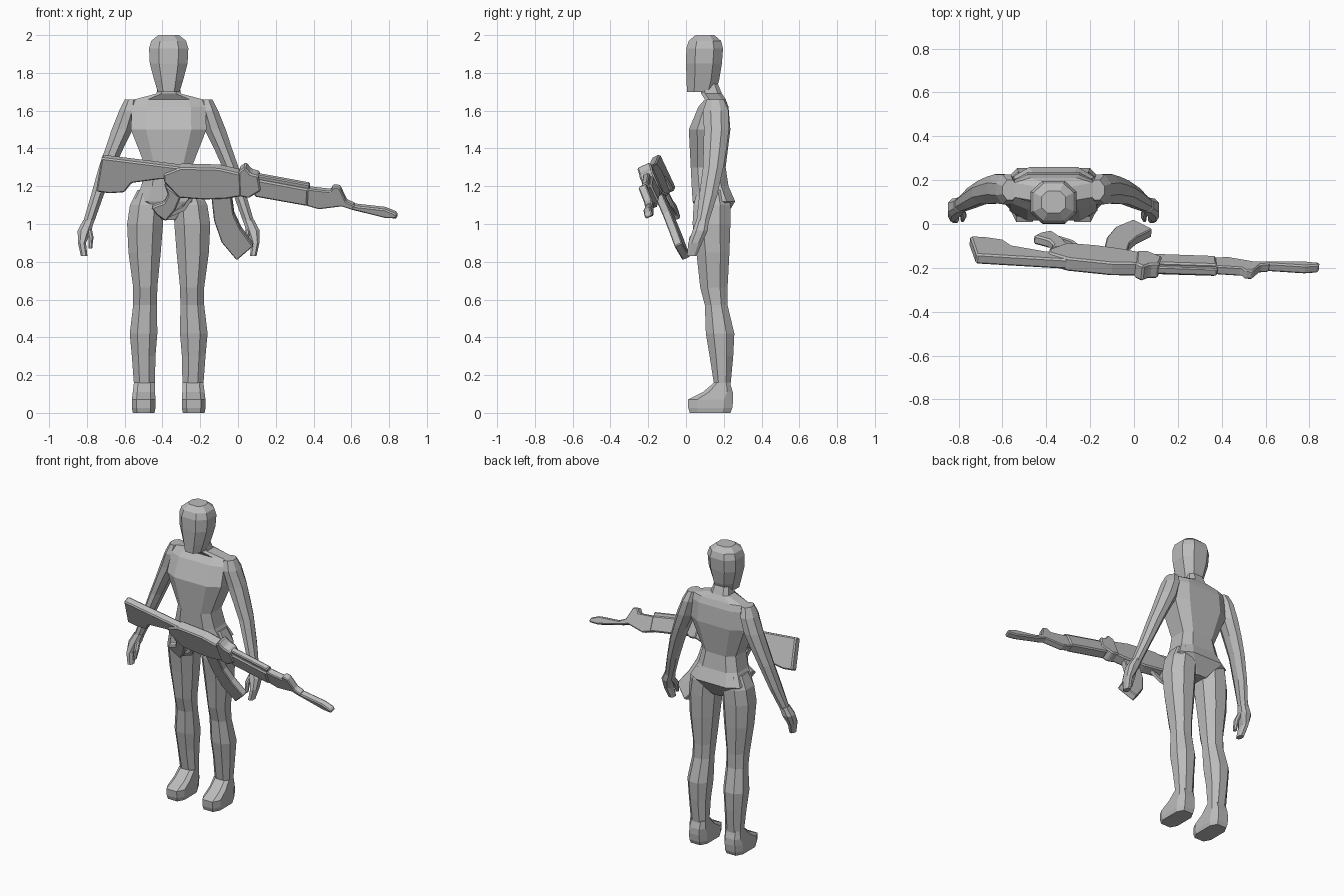
import bpy, bmesh
from mathutils import Vector

CX = -0.367  # body centre line

grey = bpy.data.materials.new("plain grey")
grey.diffuse_color = (0.5, 0.5, 0.5, 1)


def finish(name, bm, x=0.0):
    bmesh.ops.recalc_face_normals(bm, faces=bm.faces)
    me = bpy.data.meshes.new(name)
    bm.to_mesh(me)
    bm.free()
    me.materials.append(grey)
    ob = bpy.data.objects.new(name, me)
    ob.location.x = x
    bpy.context.collection.objects.link(ob)
    return ob


def loft(name, rings, c=0.45, mirror=False):
    """Stack of eight-sided rings (z, x0, x1, y0, y1); c sets corner chamfer."""
    unit = [(1, -c), (1, c), (c, 1), (-c, 1), (-1, c), (-1, -c), (-c, -1), (c, -1)]
    bm = bmesh.new()
    loops = []
    for z, x0, x1, y0, y1 in rings:
        mx, my, rx, ry = (x0 + x1) / 2, (y0 + y1) / 2, (x1 - x0) / 2, (y1 - y0) / 2
        loops.append([bm.verts.new((mx + u * rx, my + v * ry, z)) for u, v in unit])
    for a, b in zip(loops, loops[1:]):
        for i in range(8):
            j = (i + 1) % 8
            bm.faces.new((a[i], a[j], b[j], b[i]))
    bm.faces.new(loops[0])
    bm.faces.new(loops[-1])
    ob = finish(name, bm, CX)
    if mirror:
        ob.modifiers.new("mirror", 'MIRROR')
    return ob


def centred(rings):
    return [(z, -w, w, y0, y1) for z, w, y0, y1 in rings]


# the rifle lies in a tilted plane y = A + B*x + C*z
A, B, C = 0.369, -0.115, -0.45
NORMAL = Vector((-B, 1, -C)).normalized()


def plate(name, profile, t, bevel=0.008):
    """Side profile (x, z) laid in the rifle plane, half thickness t."""
    bm = bmesh.new()
    mid = [Vector((x, A + B * x + C * z, z)) for x, z in profile]
    a = [bm.verts.new(p - NORMAL * t) for p in mid]
    b = [bm.verts.new(p + NORMAL * t) for p in mid]
    n = len(mid)
    for i in range(n):
        j = (i + 1) % n
        bm.faces.new((a[i], a[j], b[j], b[i]))
    bm.faces.new(a)
    bm.faces.new(b)
    ob = finish(name, bm)
    if bevel:
        m = ob.modifiers.new("bevel", 'BEVEL')
        m.width, m.segments = bevel, 1
    return ob


# head
loft("head", centred([
    (1.70, .058, .005, .155), (1.76, .076, .003, .175), (1.85, .10, 0, .19),
    (1.93, .104, .002, .196), (1.97, .092, .015, .185), (2.0, .055, .05, .15)]), 0.5)

# torso with neck and pelvis
loft("torso", centred([
    (1.02, .05, .08, .20), (1.12, .185, .035, .26), (1.20, .145, .03, .225),
    (1.30, .122, .025, .21), (1.50, .20, .015, .235), (1.62, .195, .065, .225),
    (1.66, .18, .10, .21), (1.69, .065, .08, .19), (1.74, .055, .08, .17)]), 0.6)

# legs
loft("legs", [
    (.14, .073, .183, .15, .235), (.30, .07, .195, .125, .25),
    (.42, .06, .206, .105, .256), (.57, .062, .188, .10, .22),
    (.665, .06, .188, .075, .22), (.85, .042, .213, .055, .23),
    (1.0, .03, .22, .035, .235), (1.10, .025, .205, .04, .235),
    (1.18, .05, .165, .06, .21)], 0.45, True)

# feet
loft("feet", [
    (.0, .075, .19, .02, .235), (.025, .07, .195, .012, .245), (.07, .07, .195, .01, .25),
    (.11, .072, .19, .09, .248), (.16, .073, .184, .148, .232)], 0.6, True)

# arms
loft("arms", [
    (1.01, .395, .453, .055, .12), (1.15, .345, .412, .07, .165),
    (1.30, .285, .37, .09, .198), (1.40, .24, .335, .092, .215),
    (1.50, .19, .302, .095, .227), (1.60, .165, .262, .09, .225),
    (1.66, .165, .232, .11, .20)], 0.4, True)

# hands and thumbs
loft("hands", [
    (.83, .43, .465, .005, .055), (.90, .438, .48, .012, .085),
    (.965, .41, .482, .035, .115), (1.02, .393, .453, .055, .12)], 0.5, True)
loft("thumbs", [
    (.87, .405, .425, .01, .035), (.93, .398, .425, .018, .06),
    (.99, .41, .44, .06, .10)], 0.4, True)

# rifle stock
plate("rifle_stock", [
    (-.72, 1.36), (-.28, 1.305), (-.30, 1.24), (-.41, 1.245), (-.56, 1.225),
    (-.60, 1.175), (-.68, 1.17), (-.75, 1.18)], 0.025)

# rifle receiver
plate("rifle_receiver", [
    (-.39, 1.275), (-.30, 1.31), (-.10, 1.305), (.03, 1.275), (.03, 1.16),
    (-.06, 1.145), (-.175, 1.14), (-.31, 1.15), (-.39, 1.235)], 0.033)

# pistol grip and trigger guard
plate("rifle_grip", [
    (-.39, 1.22), (-.30, 1.15), (-.33, 1.08), (-.38, 1.02), (-.43, 1.055),
    (-.46, 1.095), (-.39, 1.12), (-.37, 1.16)], 0.022)
plate("trigger_guard", [
    (-.375, 1.035), (-.28, 1.075), (-.23, 1.15), (-.25, 1.15), (-.29, 1.095),
    (-.365, 1.055)], 0.01, 0)

# curved magazine
plate("rifle_magazine", [
    (-.14, 1.16), (-.125, 1.025), (-.085, .91), (-.005, .815), (.082, .89),
    (.015, .98), (-.022, 1.06), (-.035, 1.16)], 0.022, 0.005)

# rear sight block and collar
plate("rear_sight", [
    (.005, 1.29), (.04, 1.315), (.07, 1.28), (.11, 1.27), (.125, 1.19),
    (.06, 1.15), (.01, 1.16)], 0.038)
plate("gas_tube", [(.05, 1.275), (.38, 1.215), (.38, 1.175), (.05, 1.235)], 0.018, 0.006)

# handguard
plate("handguard", [(.08, 1.25), (.375, 1.195), (.37, 1.105), (.09, 1.155)], 0.031)

# barrel, front sight and muzzle
plate("rifle_barrel", [
    (.36, 1.195), (.49, 1.18), (.505, 1.205), (.54, 1.2), (.575, 1.125),
    (.62, 1.105), (.61, 1.08), (.55, 1.10), (.43, 1.085), (.36, 1.105)], 0.022, 0.006)
plate("muzzle", [
    (.60, 1.105), (.78, 1.085), (.84, 1.06), (.845, 1.035), (.78, 1.038),
    (.59, 1.085)], 0.021, 0.007)
